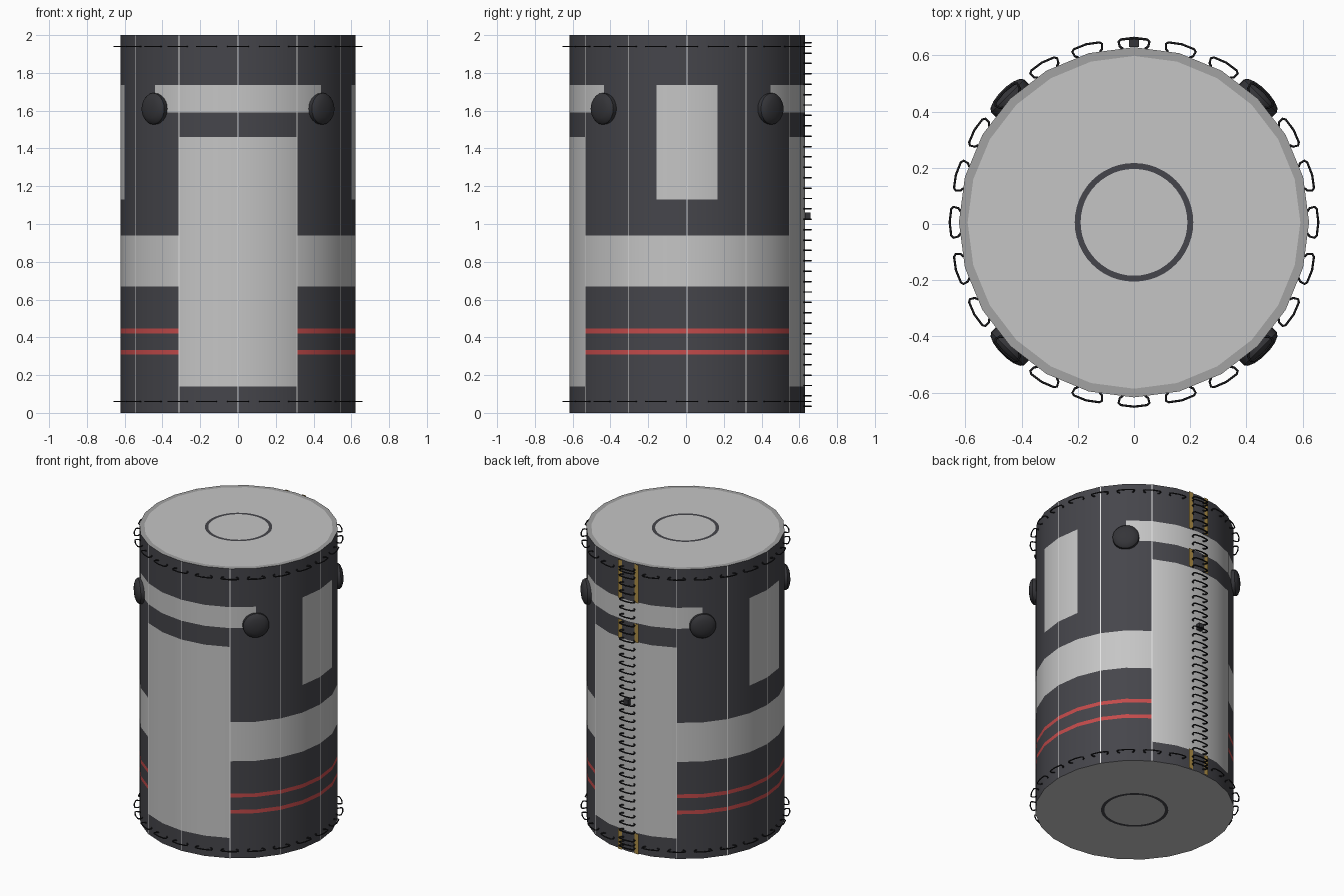
import bpy, bmesh, math
from mathutils import Matrix, Vector

if "Cube" in bpy.data.objects:
    bpy.data.objects.remove(bpy.data.objects["Cube"])

R, H, YC = 0.623, 2.0, 0.006


def mat(name, r, g, b):
    m = bpy.data.materials.new(name)
    m.diffuse_color = (r, g, b, 1)
    m.use_nodes = True
    m.node_tree.nodes["Principled BSDF"].inputs["Base Color"].default_value = m.diffuse_color
    return m


DARK = mat("charcoal fabric", 0.06, 0.06, 0.07)
LIGHT = mat("light grey fabric", 0.56, 0.56, 0.56)
RED = mat("red stripe", 0.55, 0.07, 0.07)
RIM = mat("rim grey", 0.36, 0.36, 0.36)
THREAD = mat("black thread", 0.012, 0.012, 0.014)
KNOB = mat("dark plastic", 0.035, 0.035, 0.04)
GOLD = mat("ochre tape", 0.42, 0.27, 0.06)
SEAM = mat("white seam", 0.9, 0.9, 0.9)


def finish(bm, name, mats, smooth=False):
    me = bpy.data.meshes.new(name)
    bm.to_mesh(me)
    bm.free()
    ob = bpy.data.objects.new(name, me)
    bpy.context.collection.objects.link(ob)
    ob.location.y = YC
    for m in mats:
        me.materials.append(m)
    if smooth:
        bpy.context.view_layer.objects.active = ob
        ob.select_set(True)
        bpy.ops.object.shade_smooth_by_angle(angle=math.radians(35))
        ob.select_set(False)
    return ob


def polar(r, deg, z):
    a = math.radians(deg)
    return (r * math.cos(a), r * math.sin(a), z)


# Body wall: 24 sides, coloured by height and direction
def wall_colour(deg, z):
    off = abs((deg + 180) % 180 - 90)      # angle from front or back centre
    if off < 30 and 0.14 < z < 1.46:
        return 1                           # large front / back panel
    if off < 45 and 1.59 < z < 1.735:
        return 1                           # upper strap
    if off > 75 and 1.13 < z < 1.735:
        return 1                           # side patch
    if off > 30 and 0.67 < z < 0.94:
        return 1                           # waist band
    if off > 30 and (0.308 < z < 0.334 or 0.42 < z < 0.446):
        return 2                           # red stripes
    return 0


levels = [0, 0.14, 0.308, 0.334, 0.42, 0.446, 0.67, 0.94, 1.13, 1.46, 1.59, 1.735, H]
bm = bmesh.new()
rings = [[bm.verts.new(polar(R, i * 15, z)) for i in range(24)] for z in levels]
for k in range(len(levels) - 1):
    for i in range(24):
        j = (i + 1) % 24
        f = bm.faces.new((rings[k][i], rings[k][j], rings[k + 1][j], rings[k + 1][i]))
        f.material_index = wall_colour(i * 15 + 7.5, (levels[k] + levels[k + 1]) / 2)
finish(bm, "body_wall", [DARK, LIGHT, RED], True)


# Flat ring or disc helper
def annulus(name, r_in, r_out, z, material, n, up):
    bm = bmesh.new()
    outer = [bm.verts.new(polar(r_out, i * 360 / n, z)) for i in range(n)]
    if r_in:
        inner = [bm.verts.new(polar(r_in, i * 360 / n, z)) for i in range(n)]
        for i in range(n):
            j = (i + 1) % n
            bm.faces.new((outer[i], outer[j], inner[j], inner[i]))
    else:
        bm.faces.new(outer)
    if not up:
        bmesh.ops.reverse_faces(bm, faces=bm.faces[:])
    finish(bm, name, [material])


# End caps, rims and printed circles
for label, z, s in (("top", H, 1), ("bottom", 0, -1)):
    annulus(label + "_cap", 0, 0.595, z - s * 0.001, LIGHT, 24, s > 0)
    annulus(label + "_rim", 0.592, R, z, RIM if s > 0 else LIGHT, 24, s > 0)
    annulus(label + "_circle", 0.19, 0.211, z, DARK, 48, s > 0)


# Thin vertical strip lying on the wall
def strip(bm, deg, shift, width, z0, z1, lift):
    a = math.radians(deg)
    t = Vector((-math.sin(a), math.cos(a), 0))
    c = Vector((math.cos(a), math.sin(a), 0)) * (R + lift)
    p, q = c + t * (shift - width / 2), c + t * (shift + width / 2)
    up0, up1 = Vector((0, 0, z0)), Vector((0, 0, z1))
    bm.faces.new([bm.verts.new(v) for v in (p + up0, q + up0, q + up1, p + up1)])


# Panel seams
bm = bmesh.new()
for k in range(12):
    if k != 3:
        strip(bm, k * 30, 0, 0.005, 0.0, H, 0.001)
finish(bm, "panel_seams", [SEAM])

# Ochre zip tape, seen above and below the back panel
bm = bmesh.new()
for z0, z1 in ((0, 0.14), (1.46, 1.59), (1.735, H)):
    for side in (-1, 1):
        strip(bm, 90, side * 0.062, 0.03, z0, z1, 0.001)
finish(bm, "zip_tape", [GOLD])


# Wire helper: many polylines in one bevelled curve
def wires(name, paths, thick):
    cu = bpy.data.curves.new(name, 'CURVE')
    cu.dimensions = '3D'
    cu.bevel_depth = thick
    cu.bevel_resolution = 1
    cu.use_fill_caps = True
    for path in paths:
        sp = cu.splines.new('POLY')
        sp.points.add(len(path) - 1)
        for p, co in zip(sp.points, path):
            p.co = (*co, 1)
    cu.materials.append(THREAD)
    ob = bpy.data.objects.new(name, cu)
    ob.location.y = YC
    bpy.context.collection.objects.link(ob)


# One staple-shaped stitch: (radius, degrees off centre)
STITCH = [(0.618, -3.6), (0.627, -4.6), (0.645, -4.9), (0.652, -4.1), (0.656, 0),
          (0.652, 4.1), (0.645, 4.9), (0.627, 4.6), (0.618, 3.6)]
for label, z in (("top", 1.94), ("bottom", 0.06)):
    wires(label + "_stitches",
          [[polar(r, k * 15 + d, z) for r, d in STITCH] for k in range(24)], 0.004)

# Zip teeth up the back
teeth = []
for k in range(36):
    z = 0.035 + k * 0.055
    teeth.append([polar(r, 90 + d, z) for r, d in STITCH])
wires("zip_teeth", teeth, 0.0045)

# Zip pull
bm = bmesh.new()
bmesh.ops.create_cube(bm, size=1, matrix=Matrix.Translation((0, 0.638, 1.04))
                      @ Matrix.Diagonal((0.035, 0.03, 0.04, 1)))
finish(bm, "zip_pull", [KNOB])

# Round knobs at the strap ends
PROFILE = [(0.076, -0.045), (0.083, -0.03), (0.083, 0.004), (0.074, 0.016), (0.05, 0.026), (0.02, 0.031)]
for k in range(4):
    deg = 45 + k * 90
    bm = bmesh.new()
    loops = [[bm.verts.new(polar(r, i * 15, h)) for i in range(24)] for r, h in PROFILE]
    for a, b in zip(loops, loops[1:]):
        for i in range(24):
            j = (i + 1) % 24
            bm.faces.new((a[i], a[j], b[j], b[i]))
    bm.faces.new(loops[-1])
    bm.faces.new(loops[0][::-1])
    ob = finish(bm, "strap_knob_%d" % (k + 1), [KNOB], True)
    x, y, z = polar(0.632, deg, 1.61)
    ob.location = (x, y + YC, z)
    ob.rotation_euler = (0, math.radians(90), math.radians(deg))
